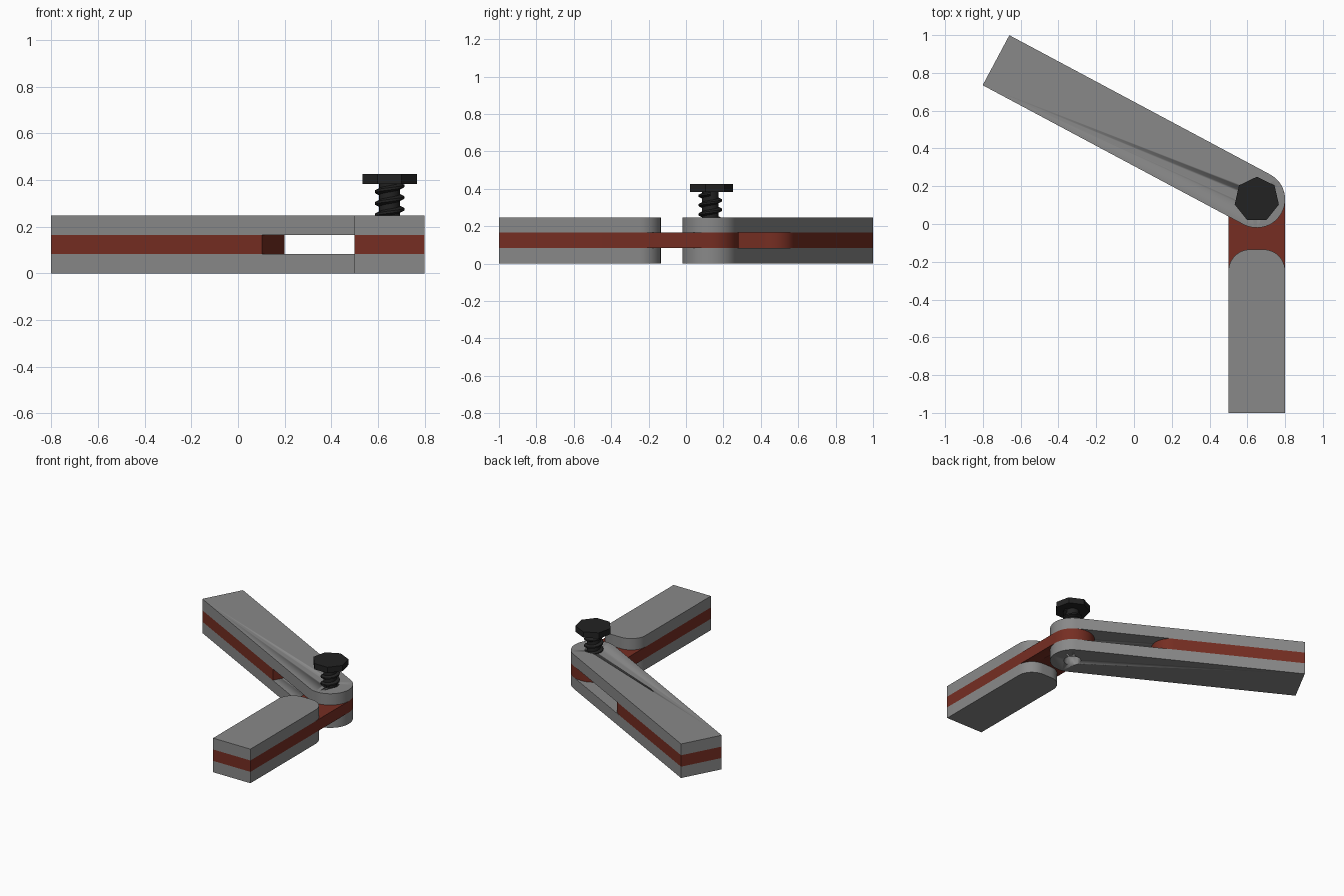
import bpy, bmesh, math
from mathutils import Matrix

if "Cube" in bpy.data.objects:
    bpy.data.objects.remove(bpy.data.objects["Cube"])

PIVOT = (0.65, 0.13)
HALF = 0.15            # half width of an arm
T = 0.0825             # layer thickness


def material(name, rgb):
    m = bpy.data.materials.new(name)
    m.diffuse_color = (*rgb, 1)
    m.use_nodes = True
    m.node_tree.nodes["Principled BSDF"].inputs["Base Color"].default_value = m.diffuse_color
    return m


GREY = material("grey", (0.25, 0.25, 0.25))
RED = material("rust red", (0.18, 0.027, 0.016))
BLACK = material("black", (0.016, 0.016, 0.016))


def finish(bm, name, mat, smooth=35):
    bmesh.ops.recalc_face_normals(bm, faces=bm.faces)
    me = bpy.data.meshes.new(name)
    bm.to_mesh(me)
    bm.free()
    me.materials.append(mat)
    ob = bpy.data.objects.new(name, me)
    bpy.context.collection.objects.link(ob)
    if smooth:
        bpy.ops.object.select_all(action='DESELECT')
        bpy.context.view_layer.objects.active = ob
        ob.select_set(True)
        bpy.ops.object.shade_smooth_by_angle(angle=math.radians(smooth))
    return ob


def corner(cx, cy, r, a0, n=12):
    """Quarter arc; a zero radius gives a single sharp point."""
    if r == 0:
        return [(cx, cy)]
    return [(cx + r * math.cos(a0 + i / n * math.pi / 2),
             cy + r * math.sin(a0 + i / n * math.pi / 2)) for i in range(n + 1)]


def layer(name, mat, level, angle, near, far, r_left, r_right, cutter=None):
    """Strip running along local x from the pivot, with rounded near corners."""
    pts = [(far, -HALF), (far, HALF)]
    pts += corner(near + r_left, HALF - r_left, r_left, math.pi / 2)
    arc = corner(near + r_right, r_right - HALF, r_right, math.pi)
    if r_left + r_right > 1.99 * HALF:
        arc = arc[1:]
    pts += arc
    bm = bmesh.new()
    face = bm.faces.new([bm.verts.new((x, y, level * T)) for x, y in pts])
    ext = bmesh.ops.extrude_face_region(bm, geom=[face])
    bmesh.ops.translate(bm, vec=(0, 0, T),
                        verts=[v for v in ext["geom"] if isinstance(v, bmesh.types.BMVert)])
    bm.transform(Matrix.Translation((*PIVOT, 0)) @ Matrix.Rotation(math.radians(angle), 4, 'Z'))
    ob = finish(bm, name, mat)
    if cutter:
        mod = ob.modifiers.new("pivot hole", 'BOOLEAN')
        mod.operation = 'DIFFERENCE'
        mod.solver = 'EXACT'
        mod.object = cutter
    return ob


def prism(bm, sides, r1, r2, z0, z1, turn=0.0):
    mat = Matrix.Translation((*PIVOT, (z0 + z1) / 2)) @ Matrix.Rotation(turn, 4, 'Z')
    bmesh.ops.create_cone(bm, cap_ends=True, segments=sides, radius1=r1, radius2=r2,
                          depth=z1 - z0, matrix=mat)


# pivot hole cutter
bm = bmesh.new()
prism(bm, 32, 0.058, 0.058, -0.1, 0.4)
hole = finish(bm, "hole_cutter", GREY)
hole.hide_render = True
hole.hide_viewport = True
hole.display_type = 'WIRE'

# front arm: long red tongue between two shorter grey plates
layer("front_arm_tongue", RED, 1, -90, -0.15, 1.13, 0.15, 0.15, hole)
# back arm: two long grey plates around a shorter red core
BACK = 151.9
layer("back_arm_core", RED, 1, BACK, 0.54, 1.565, 0, 0.125)
for lvl, side in ((0, "lower"), (2, "upper")):
    layer(f"front_arm_{side}_plate", GREY, lvl, -90, 0.265, 1.13, 0.115, 0.115)
    layer(f"back_arm_{side}_plate", GREY, lvl, BACK, -0.15, 1.565, 0.15, 0.15, hole)

# screw head: seven sided, one corner towards the back
bm = bmesh.new()
bmesh.ops.create_circle(bm, cap_ends=True, segments=7, radius=0.12)
ext = bmesh.ops.extrude_face_region(bm, geom=bm.faces[:])
bmesh.ops.translate(bm, vec=(0, 0, 0.042),
                    verts=[v for v in ext["geom"] if isinstance(v, bmesh.types.BMVert)])
top = max(bm.verts, key=lambda v: v.co.y)
turn = math.pi / 2 - math.atan2(top.co.y, top.co.x)
bm.transform(Matrix.Translation((*PIVOT, 0.383)) @ Matrix.Rotation(turn, 4, 'Z'))
finish(bm, "screw_head", BLACK, 0)

# screw shaft
bm = bmesh.new()
prism(bm, 20, 0.045, 0.045, 0.16, 0.39)
finish(bm, "screw_shaft", BLACK)

# screw thread: triangular section swept along a helix
bm = bmesh.new()
PITCH, STEPS, TURNS = 0.05, 20, 4
rings = []
for i in range(STEPS * TURNS + 1):
    a = 2 * math.pi * i / STEPS
    z = 0.175 + PITCH * i / STEPS
    rings.append([bm.verts.new((PIVOT[0] + r * math.cos(a), PIVOT[1] + r * math.sin(a), z + dz))
                  for r, dz in ((0.04, -0.016), (0.063, -0.005), (0.063, 0.005), (0.04, 0.016))])
for p, q in zip(rings, rings[1:]):
    for k in range(4):
        bm.faces.new((p[k], p[(k + 1) % 4], q[(k + 1) % 4], q[k]))
bm.faces.new(rings[0])
bm.faces.new(rings[-1])
finish(bm, "screw_thread", BLACK, 30)
